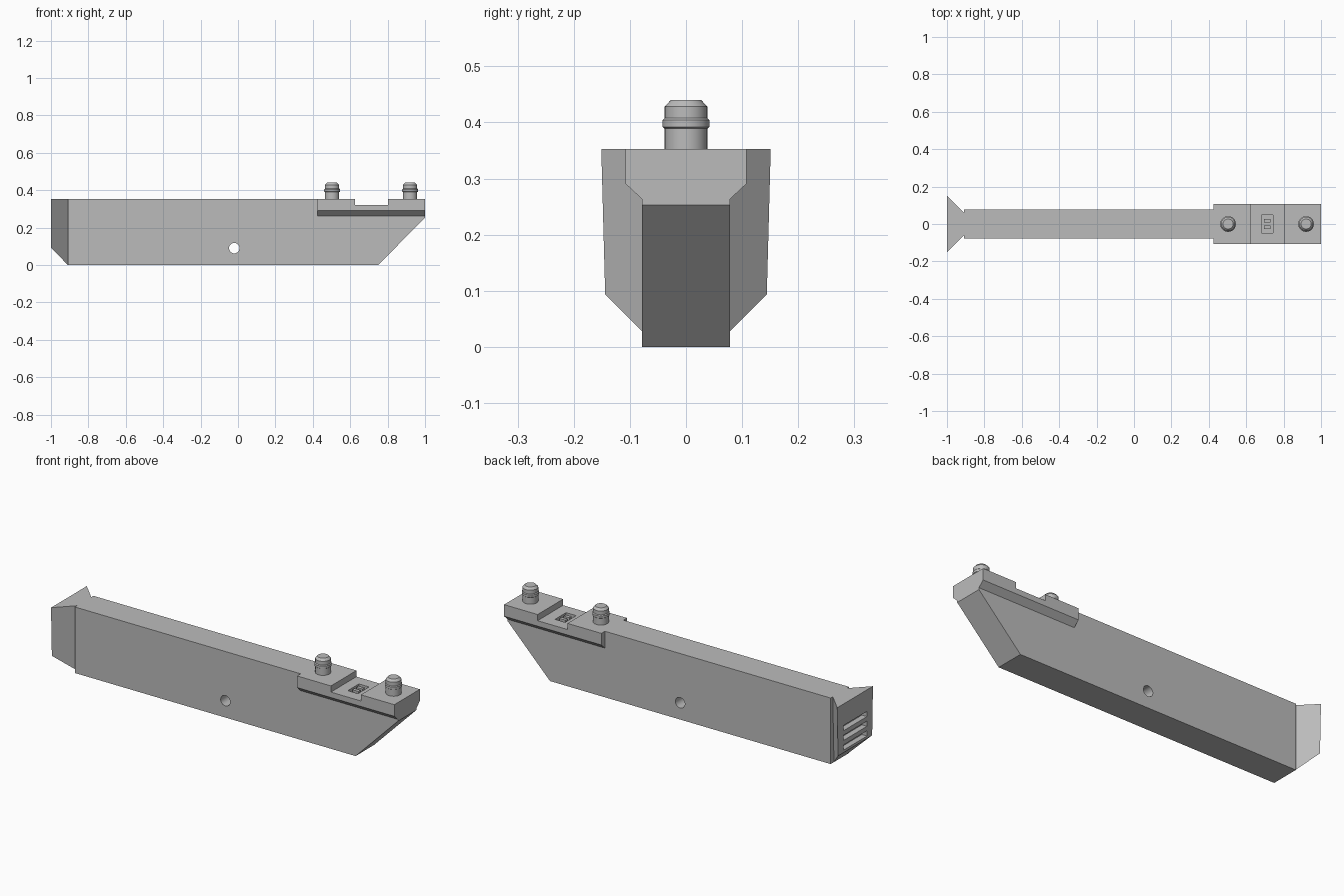
import bpy, bmesh
from math import pi
from mathutils import Matrix, Vector

default = bpy.data.objects.get("Cube")
if default:
    bpy.data.objects.remove(default, do_unlink=True)

GREY = bpy.data.materials.new("plain grey")
GREY.use_nodes = True
GREY.diffuse_color = (0.5, 0.5, 0.5, 1)
GREY.node_tree.nodes["Principled BSDF"].inputs["Base Color"].default_value = (0.5, 0.5, 0.5, 1)

TOP = 0.353
HALF = 0.078


def finish(name, bm):
    bmesh.ops.recalc_face_normals(bm, faces=bm.faces)
    mesh = bpy.data.meshes.new(name)
    bm.to_mesh(mesh)
    bm.free()
    mesh.materials.append(GREY)
    obj = bpy.data.objects.new(name, mesh)
    bpy.context.collection.objects.link(obj)
    return obj


def activate(obj):
    bpy.ops.object.select_all(action='DESELECT')
    obj.select_set(True)
    bpy.context.view_layer.objects.active = obj


def extrude(name, points, offset):
    """Extrude a closed outline along an offset."""
    bm = bmesh.new()
    face = bm.faces.new([bm.verts.new(p) for p in points])
    new = bmesh.ops.extrude_face_region(bm, geom=[face])["geom"]
    verts = [v for v in new if isinstance(v, bmesh.types.BMVert)]
    bmesh.ops.translate(bm, verts=verts, vec=offset)
    return finish(name, bm)


def box(name, low, high):
    low, high = Vector(low), Vector(high)
    bm = bmesh.new()
    size = Matrix.Diagonal((high - low).to_4d())
    bmesh.ops.create_cube(bm, size=1, matrix=Matrix.Translation((low + high) / 2) @ size)
    return finish(name, bm)


def cut(obj, cutter):
    """Subtract a cutter and remove it."""
    cutter.hide_render = True
    mod = obj.modifiers.new("cut", 'BOOLEAN')
    mod.operation = 'DIFFERENCE'
    mod.solver = 'EXACT'
    mod.object = cutter
    activate(obj)
    bpy.ops.object.modifier_apply(modifier=mod.name)
    bpy.data.objects.remove(cutter, do_unlink=True)


def smooth(obj):
    activate(obj)
    bpy.ops.object.shade_smooth_by_angle(angle=pi / 6)


# Long body with sloped nose and a seat for the rail
side = [(-0.91, 0), (0.75, 0), (1, 0.253), (1, 0.263), (0.425, 0.263), (0.425, TOP), (-0.91, TOP)]
body = extrude("body", [(x, -HALF, z) for x, z in side], (0, 2 * HALF, 0))

# Cross hole through the body
bm = bmesh.new()
bmesh.ops.create_cone(bm, cap_ends=True, segments=32, radius1=0.028, radius2=0.028, depth=0.5,
                      matrix=Matrix.Translation((-0.02, 0, 0.09)) @ Matrix.Rotation(pi / 2, 4, 'X'))
cut(body, finish("hole_cutter", bm))
smooth(body)

# Flared end, lofted between two rectangles
bm = bmesh.new()
rings = []
for x, low, wide_low, wide_top in ((-1, 0.093, 0.144, 0.151), (-0.91, 0, 0.05, 0.06)):
    rings.append([bm.verts.new(p) for p in ((x, -wide_low, low), (x, wide_low, low),
                                            (x, wide_top, TOP), (x, -wide_top, TOP))])
for ring in rings:
    bm.faces.new(ring)
for i in range(4):
    j = (i + 1) % 4
    bm.faces.new((rings[0][i], rings[0][j], rings[1][j], rings[1][i]))
flare = finish("flared_end", bm)

# Three slots in the end face
for z in (0.12, 0.172, 0.224):
    cut(flare, box("slot_cutter", (-1.1, -0.1, z - 0.014), (-0.97, 0.1, z + 0.014)))

# Mounting rail with chamfered underside
half_section = [(HALF, 0.263), (0.108, 0.291), (0.108, TOP)]
section = half_section + [(-y, z) for y, z in reversed(half_section)]
rail = extrude("mounting_rail", [(0.425, y, z) for y, z in section], (0.575, 0, 0))
cut(rail, box("notch_cutter", (0.625, -0.2, 0.32), (0.802, 0.2, 0.5)))

# Shallow pocket in the notch with two plain ribs
cut(rail, box("pocket_cutter", (0.682, -0.047, 0.298), (0.742, 0.047, 0.4)))
for y in (-0.017, 0.017):
    box("pocket_rib", (0.694, y - 0.009, 0.296), (0.73, y + 0.009, 0.32))

# Two collared pins
profile = [(0, 0.345), (0.038, 0.345), (0.038, 0.389), (0.042, 0.392), (0.042, 0.404),
           (0.038, 0.408), (0.038, 0.428), (0.027, 0.44), (0, 0.44)]
for name, x in (("inner_pin", 0.503), ("outer_pin", 0.92)):
    bm = bmesh.new()
    verts = [bm.verts.new((r, 0, z)) for r, z in profile]
    edges = [bm.edges.new(pair) for pair in zip(verts, verts[1:])]
    bmesh.ops.spin(bm, geom=verts + edges, cent=(0, 0, 0), axis=(0, 0, 1),
                   angle=2 * pi, steps=32, use_merge=True)
    bmesh.ops.remove_doubles(bm, verts=bm.verts, dist=0.0001)
    bmesh.ops.translate(bm, verts=bm.verts, vec=(x, 0, 0))
    smooth(finish(name, bm))
